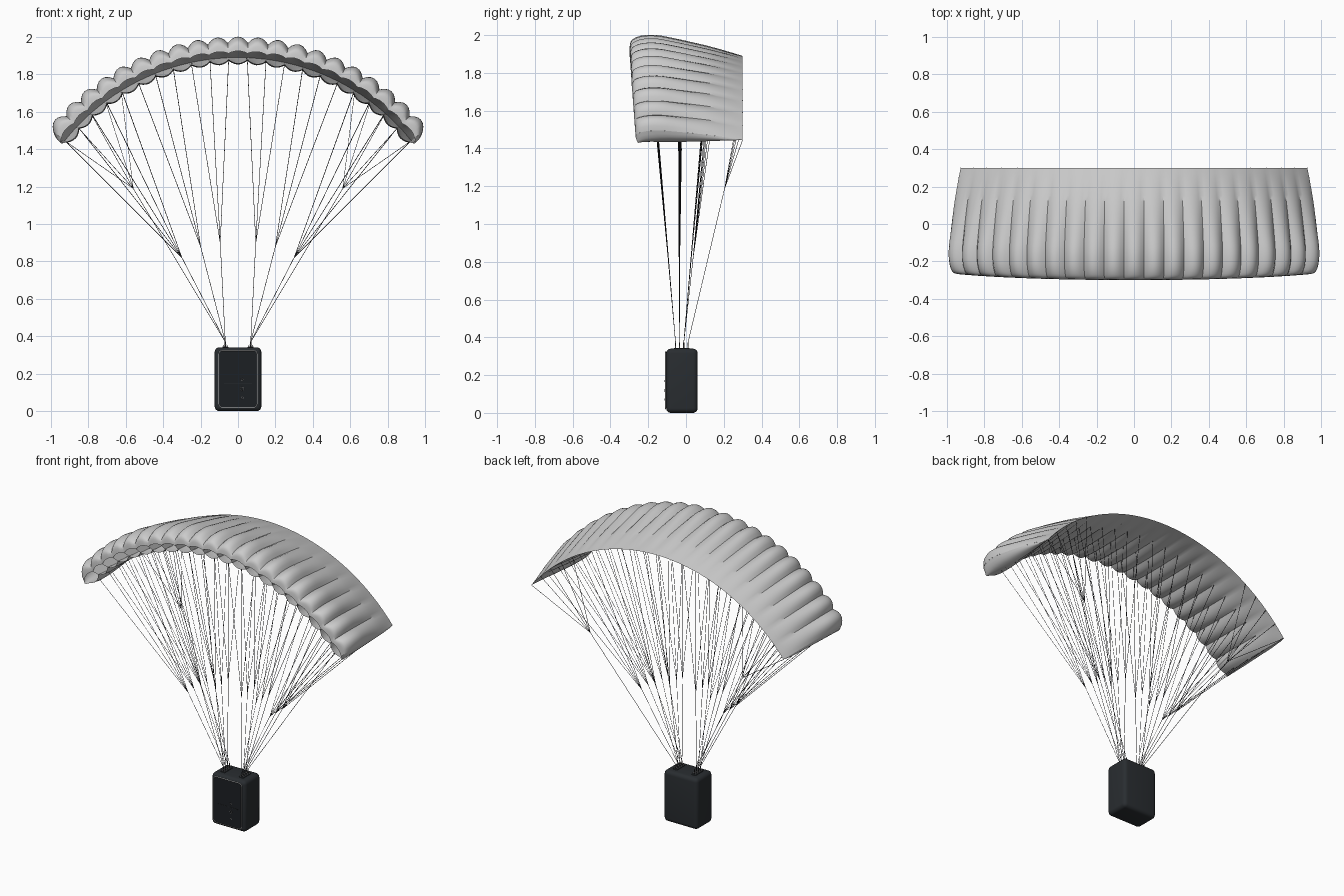
import bpy, bmesh, math
from mathutils import Vector, Matrix

if "Cube" in bpy.data.objects:
    bpy.data.objects.remove(bpy.data.objects["Cube"])

CELLS, SUB = 21, 6
HALF = math.radians(51.3)      # half opening angle of the arch
ARC_Z = 0.703                  # height of the arch centre

# rib profile: chord fraction, arch radius, extra bulge in the middle of a cell
TOP = [(1, 1.187, 0), (.85, 1.208, .006), (.7, 1.227, .012), (.55, 1.242, .018), (.4, 1.255, .025),
       (.25, 1.266, .031), (.13, 1.264, .033), (.05, 1.251, .032), (.012, 1.235, .027), (0, 1.21, .012)]
BOTTOM = [(1, 1.187, 0), (.85, 1.182, -.005), (.6, 1.174, -.012), (.35, 1.170, -.018),
          (.15, 1.172, -.022), (.04, 1.178, -.021)]


def material(name, col):
    m = bpy.data.materials.new(name)
    m.diffuse_color = (*col, 1)
    m.use_nodes = True
    m.node_tree.nodes["Principled BSDF"].inputs["Base Color"].default_value = m.diffuse_color
    return m


BLACK = material("black_case", (.022, .026, .03))
PANEL = material("panel_black", (.012, .014, .017))
SILVER = material("silver", (.6, .6, .6))
CORD = material("cord", (.03, .03, .035))


def smooth_curve(pts, n):
    """Catmull-Rom refinement of a point list."""
    p = [Vector(q) for q in pts]
    p = [2 * p[0] - p[1]] + p + [2 * p[-1] - p[-2]]
    out = []
    for i in range(1, len(p) - 2):
        a, b, c, d = p[i - 1:i + 3]
        for k in range(n):
            t = k / n
            out.append(.5 * (2 * b + (c - a) * t + (2 * a - 5 * b + 4 * c - d) * t * t
                             + (3 * b - a - 3 * c + d) * t ** 3))
    return out + [p[-2]]


def place(angle, u, r):
    """Point on the arch; the leading edge sweeps back towards the tips."""
    front = -.3 + .033 * (angle / HALF) ** 2
    return Vector((r * math.sin(angle), front + u * (.3 - front), ARC_Z + r * math.cos(angle)))


def finish(name, bm, mat=None, smooth=True):
    me = bpy.data.meshes.new(name)
    bm.to_mesh(me)
    bm.free()
    ob = bpy.data.objects.new(name, me)
    bpy.context.collection.objects.link(ob)
    if mat:
        me.materials.append(mat)
    if smooth:
        bpy.ops.object.select_all(action='DESELECT')
        bpy.context.view_layer.objects.active = ob
        ob.select_set(True)
        bpy.ops.object.shade_smooth_by_angle(angle=math.radians(35))
    return ob


def add_grid(bm, rows):
    vs = [[bm.verts.new(p) for p in row] for row in rows]
    for a, b in zip(vs, vs[1:]):
        for i in range(len(a) - 1):
            bm.faces.new((a[i], b[i], b[i + 1], a[i + 1]))


# canopy skin: inflated cells, open at the nose
top = smooth_curve(TOP, 3)
bottom = smooth_curve(BOTTOM, 5)
loop = top[::-1] + bottom[1:]
bm = bmesh.new()
rows = []
for c in range(CELLS * SUB + 1):
    s = 2 * (c % SUB) / SUB - 1
    ang = HALF * (2 * c / (CELLS * SUB) - 1)
    rows.append([place(ang, u, r + b * (1 - s * s)) for u, r, b in loop])
add_grid(bm, rows)
finish("canopy_skin", bm)

# ribs between cells, puffed outward at the two tips
n_rib = 14
bm = bmesh.new()
for c in range(CELLS + 1):
    ang = HALF * (2 * c / CELLS - 1)
    side = -1 if c == 0 else 1 if c == CELLS else 0
    rows = []
    for i in range(n_rib + 1):
        f = i / n_rib
        t, b = top[::-1][round(f * (len(top) - 1))], bottom[::-1][round(f * (len(bottom) - 1))]
        steps = 6
        row = []
        for k in range(steps + 1):
            q = t.lerp(b, k / steps)
            puff = side * .02 * (1 - f) ** .5 * math.sin(math.pi * k / steps)
            row.append(place(ang + puff, q[0], q[1]))
        rows.append(row)
    add_grid(bm, rows)
bmesh.ops.remove_doubles(bm, verts=bm.verts, dist=1e-5)
finish("canopy_ribs", bm)


def wires(name, paths, radius, mat, cyclic=False, res=0):
    cu = bpy.data.curves.new(name, 'CURVE')
    cu.dimensions = '3D'
    cu.bevel_depth, cu.bevel_resolution = radius, res
    for path in paths:
        sp = cu.splines.new('POLY')
        sp.points.add(len(path) - 1)
        for pt, q in zip(sp.points, path):
            pt.co = (*q, 1)
        sp.use_cyclic_u = cyclic
    cu.materials.append(mat)
    ob = bpy.data.objects.new(name, cu)
    bpy.context.collection.objects.link(ob)


# suspension lines: riser -> junction -> ribs, in three rows plus brake lines
RISER_Y = [-.055, -.035, -.012, .01]
ROW_U = [.2, .43, .69]
FANS = [((.095, .9), range(0, 3)), ((.2, .88), range(3, 6)), ((.3, .82), range(6, 11))]


def rib_angle(i):
    return HALF * (2 * i + 1) / CELLS


def under(u):
    return min(bottom, key=lambda q: abs(q[0] - u))


lines, brakes, risers = [], [], []
for s in (-1, 1):
    for ry, u in zip(RISER_Y, ROW_U):
        base = Vector((s * .068, ry, .37))
        for (jx, jz), ribs in FANS:
            ends = [place(s * rib_angle(i), u, under(u)[1]) for i in ribs]
            mean_y = sum(e.y for e in ends) / len(ends)
            mean_z = sum(e.z for e in ends) / len(ends)
            jy = ry + (mean_y - ry) * (jz - .37) / (mean_z - .37)
            j = Vector((s * jx, jy, jz))
            lines.append([base, j])
            lines += [[j, e] for e in ends]
    j = Vector((s * .56, .205, 1.19))
    brakes.append([(s * .068, RISER_Y[3], .37), j])
    brakes += [[j, place(s * rib_angle(i), 1, 1.187)] for i in range(6, 11)]
    risers += [[(s * .068, y, .335), (s * .068, y, .372)] for y in RISER_Y]
wires("suspension_lines", lines, .0014, CORD)
wires("brake_lines", brakes, .0014, CORD)
wires("risers", risers, .0035, CORD, res=1)


def rounded_box(name, x, y, z, bevel, mat, along_y=False):
    bm = bmesh.new()
    size = [b - a for a, b in (x, y, z)]
    mid = [(a + b) / 2 for a, b in (x, y, z)]
    bmesh.ops.create_cube(bm, size=1, matrix=Matrix.Translation(mid) @ Matrix.Diagonal((*size, 1)))
    edges = [e for e in bm.edges if not along_y or abs(e.verts[0].co.y - e.verts[1].co.y) > 1e-4]
    if bevel:
        bmesh.ops.bevel(bm, geom=edges, offset=bevel, segments=5, profile=.5, affect='EDGES')
    return finish(name, bm, mat)


# payload case with front panel
rounded_box("case", (-.125, .125), (-.105, .062), (0, .34), .025, BLACK)
rounded_box("front_panel", (-.1, .1), (-.109, -.09), (.022, .322), .018, PANEL, True)
rounded_box("panel_seam", (-.075, .075), (-.1105, -.1), (.145, .148), 0, BLACK)

# silver trim around the panel
path = []
for k, (sx, sz) in enumerate([(1, 1), (-1, 1), (-1, -1), (1, -1)]):
    for i in range(6):
        a = math.pi / 2 * (k + i / 5)
        path.append((sx * .084 + .018 * math.cos(a), -.108, .172 + sz * .134 + .018 * math.sin(a)))
wires("panel_trim", [path], .002, SILVER, True, 1)

# buttons on the panel
for n, (z, r) in enumerate([(.17, .006), (.118, .009), (.07, .006)]):
    bm = bmesh.new()
    m = Matrix.Translation((.022, -.109, z)) @ Matrix.Rotation(math.pi / 2, 4, 'X')
    bmesh.ops.create_cone(bm, cap_ends=True, segments=20, radius1=r, radius2=r * .85, depth=.01, matrix=m)
    finish(f"button_{n + 1}", bm, PANEL)
    ring = [(.022 + r * math.cos(a * math.pi / 10), -.11, z + r * math.sin(a * math.pi / 10)) for a in range(20)]
    wires(f"button_ring_{n + 1}", [ring], .001, SILVER, True)

# connector links on top of the case
links = [[(s * .068 + .011 * math.cos(a * math.pi / 6), y, .347 + .008 * math.sin(a * math.pi / 6)) for a in range(12)]
         for s in (-1, 1) for y in RISER_Y]
wires("connector_links", links, .002, SILVER, True, 1)
for s, n in ((-1, "left"), (1, "right")):
    rounded_box(f"riser_base_{n}", (s * .068 - .016, s * .068 + .016), (-.065, .02), (.335, .344), .003, BLACK)
